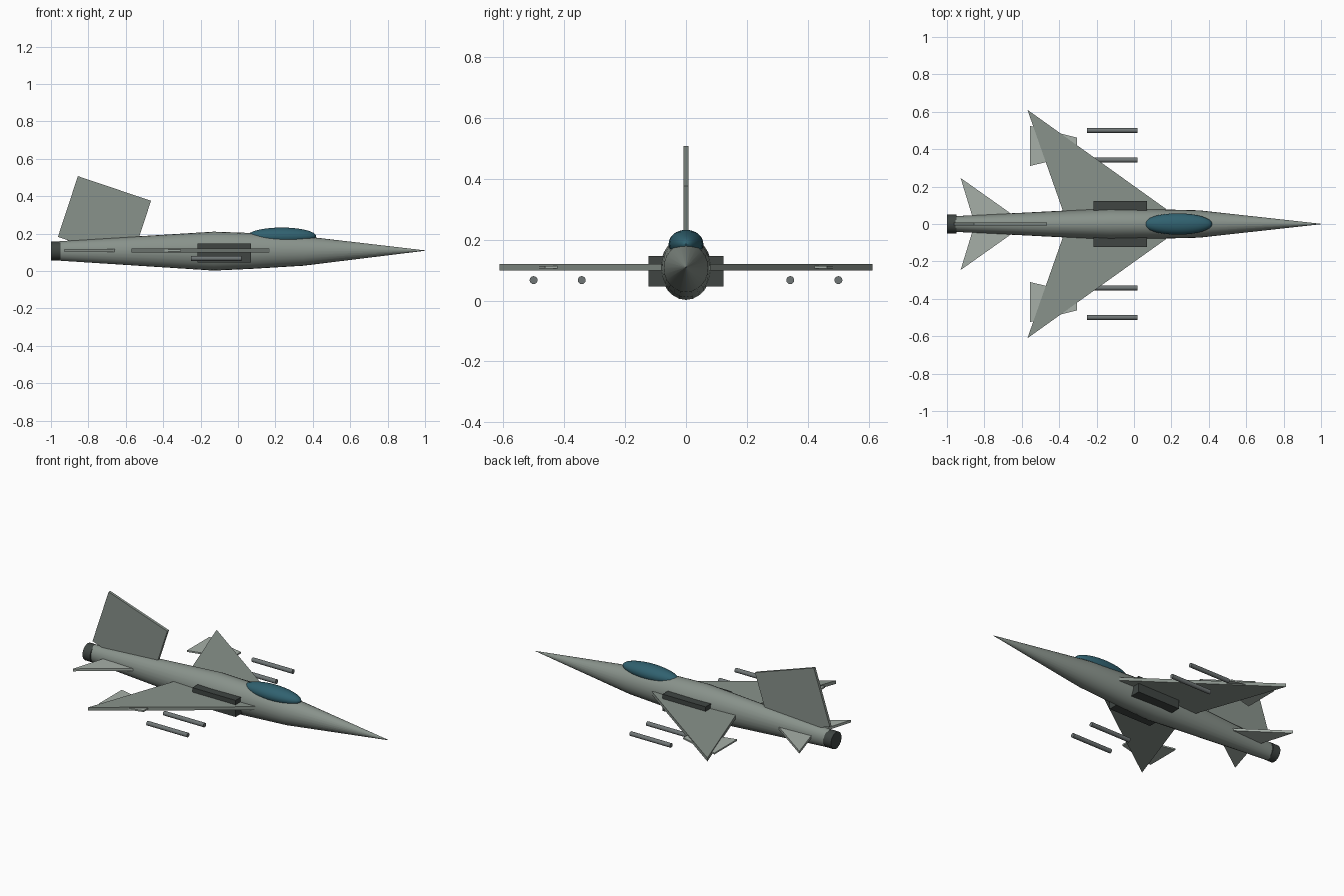
import bpy, bmesh, math
from mathutils import Vector

if "Cube" in bpy.data.objects:
    bpy.data.objects.remove(bpy.data.objects["Cube"])


def material(name, rgb):
    m = bpy.data.materials.new(name)
    m.diffuse_color = (*rgb, 1)
    m.use_nodes = True
    m.node_tree.nodes["Principled BSDF"].inputs["Base Color"].default_value = m.diffuse_color
    return m


BODY = material("body_grey", (0.25, 0.29, 0.26))
LIGHT = material("light_grey", (0.38, 0.43, 0.39))
DARK = material("dark_grey", (0.05, 0.06, 0.055))
STORE = material("store_grey", (0.16, 0.18, 0.18))
GLASS = material("canopy_blue", (0.03, 0.12, 0.16))
AXIS_Z = 0.107


def make(name, bm, mat, smooth=False):
    bmesh.ops.recalc_face_normals(bm, faces=bm.faces)
    mesh = bpy.data.meshes.new(name)
    bm.to_mesh(mesh)
    bm.free()
    ob = bpy.data.objects.new(name, mesh)
    bpy.context.collection.objects.link(ob)
    mesh.materials.append(mat)
    if smooth:
        bpy.ops.object.select_all(action='DESELECT')
        ob.select_set(True)
        bpy.context.view_layer.objects.active = ob
        bpy.ops.object.shade_smooth_by_angle(angle=math.radians(35))
    return ob


def loft(name, sections, mat, sides=24, y=0.0):
    """Skin elliptical rings (x, half width, half height, centre z)."""
    bm = bmesh.new()
    rings = []
    for x, ry, rz, cz in sections:
        rings.append([bm.verts.new((x, y + ry * math.cos(2 * math.pi * i / sides),
                                    cz + rz * math.sin(2 * math.pi * i / sides)))
                      for i in range(sides)])
    for a, b in zip(rings, rings[1:]):
        for i in range(sides):
            j = (i + 1) % sides
            bm.faces.new((a[i], a[j], b[j], b[i]))
    bm.faces.new(rings[0])
    bm.faces.new(rings[-1])
    bmesh.ops.remove_doubles(bm, verts=bm.verts, dist=1e-5)
    return make(name, bm, mat, True)


def plate(name, outline, thickness_axis, mat):
    """Extrude a flat outline along the given vector, centred on it."""
    t = Vector(thickness_axis)
    bm = bmesh.new()
    face = bm.faces.new([bm.verts.new(Vector(p) - t / 2) for p in outline])
    new = bmesh.ops.extrude_face_region(bm, geom=[face])["geom"]
    bmesh.ops.translate(bm, vec=t, verts=[v for v in new if isinstance(v, bmesh.types.BMVert)])
    return make(name, bm, mat)


# Fuselage and engine nozzle
loft("fuselage", [(-0.955, 0.042, 0.052, AXIS_Z), (-0.13, 0.084, 0.104, 0.106),
                  (0.07, 0.080, 0.096, AXIS_Z), (0.35, 0.073, 0.079, AXIS_Z),
                  (1.0, 0.001, 0.001, 0.109)], BODY)
loft("nozzle", [(-1.0, 0.05, 0.05, AXIS_Z), (-0.95, 0.05, 0.05, AXIS_Z)], DARK)

# Canopy
bm = bmesh.new()
bmesh.ops.create_uvsphere(bm, u_segments=32, v_segments=16, radius=1)
bmesh.ops.scale(bm, vec=(0.184, 0.057, 0.046), verts=bm.verts)
bmesh.ops.translate(bm, vec=(0.234, 0, 0.186), verts=bm.verts)
make("canopy", bm, GLASS, True)

# Vertical fin: a tilted slab
plate("tail_fin", [(-0.963, 0, 0.182), (-0.856, 0, 0.507), (-0.465, 0, 0.375), (-0.572, 0, 0.05)],
      (0, 0.016, 0), BODY)

# Outlines of the paired flat surfaces: name, points, thickness, material
SURFACES = [
    ("wing", [(0.172, 0.08), (-0.57, 0.611), (-0.38, 0.07), (-0.38, 0.02), (0.10, 0.02)], 0.02, BODY),
    ("wing_flap", [(-0.557, 0.525), (-0.557, 0.31), (-0.305, 0.37), (-0.305, 0.462)], 0.009, LIGHT),
    ("tailplane", [(-0.927, 0.246), (-0.65, 0.05), (-0.65, 0.01), (-0.855, 0.01)], 0.015, LIGHT),
]
for side, s in (("left", 1), ("right", -1)):
    for name, pts, thick, mat in SURFACES:
        plate(f"{name}_{side}", [(x, s * y, 0.109) for x, y in pts], (0, 0, thick), mat)
    # Air intake box
    plate(f"intake_{side}", [(x, s * y, 0.096) for x, y in
                             ((-0.217, 0.045), (0.07, 0.045), (0.07, 0.123), (-0.217, 0.123))],
          (0, 0, 0.1), DARK)
    # Underwing stores
    for label, y in (("inner", 0.342), ("outer", 0.5)):
        loft(f"store_{label}_{side}", [(x, 0.013, 0.013, 0.067) for x in (-0.252, 0.018)],
             STORE, 16, s * y)
